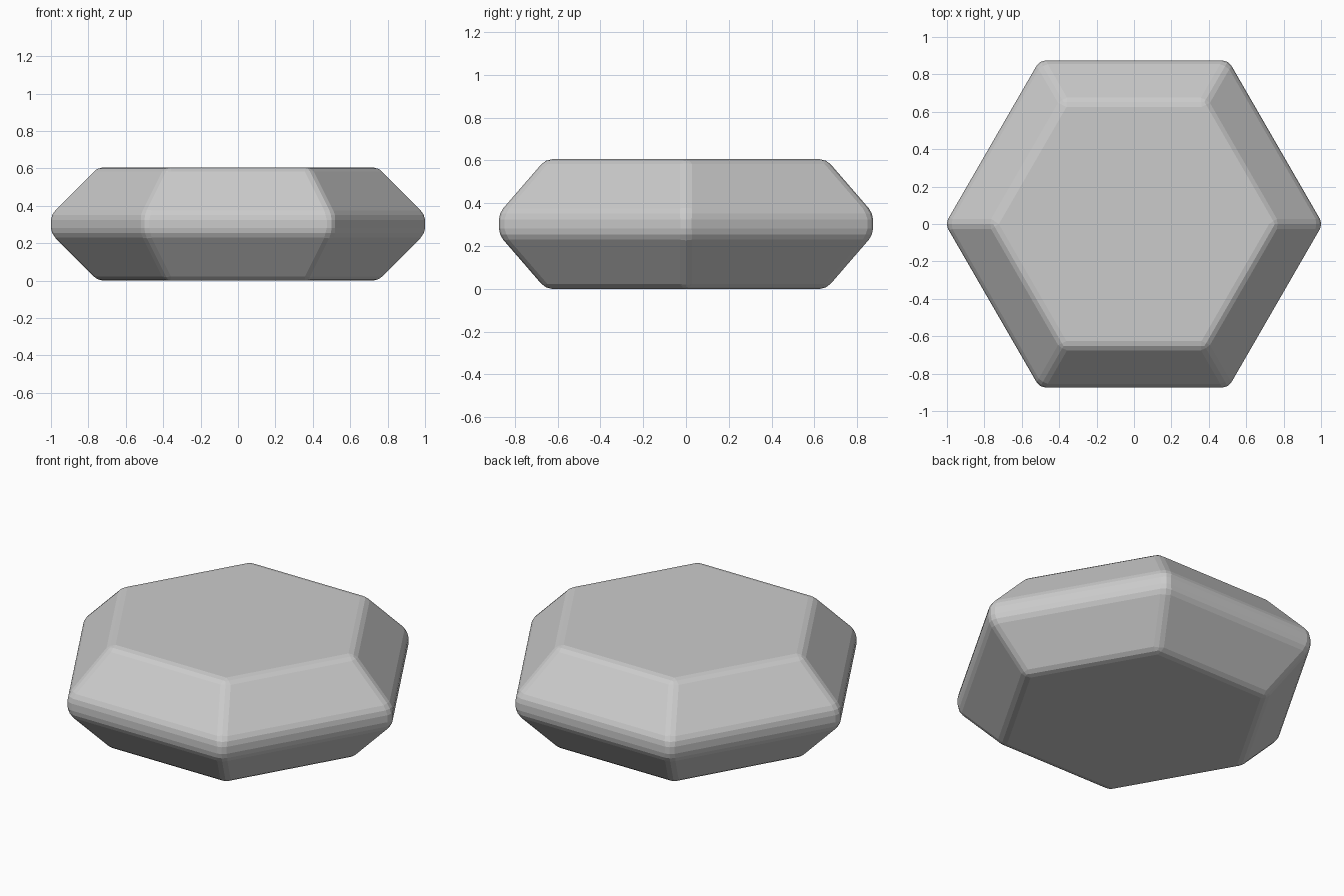
import bpy, bmesh
from math import cos, sin, pi

if "Cube" in bpy.data.objects:
    bpy.data.objects.remove(bpy.data.objects["Cube"])

# Scale so that the rounded corners end at x = +-1
S = 1.0095
SIDES = 6
profile = [(0.75, 0.0), (1.0, 0.25), (1.0, 0.35), (0.75, 0.6)]  # radius, height

# Gem body: stacked hexagon rings with flat caps
bm = bmesh.new()
rings = [[bm.verts.new((S * r * cos(i * pi / 3), S * r * sin(i * pi / 3), S * z))
          for i in range(SIDES)] for r, z in profile]
for low, high in zip(rings, rings[1:]):
    for i in range(SIDES):
        j = (i + 1) % SIDES
        bm.faces.new((low[i], low[j], high[j], high[i]))
bm.faces.new(rings[0][::-1])
bm.faces.new(rings[-1])

mesh = bpy.data.meshes.new("hex_gem")
bm.to_mesh(mesh)
bm.free()
gem = bpy.data.objects.new("hex_gem", mesh)
bpy.context.collection.objects.link(gem)

# Small rounded edges
bevel = gem.modifiers.new("edge_rounding", "BEVEL")
bevel.width = 0.03
bevel.segments = 2
bevel.limit_method = 'NONE'
